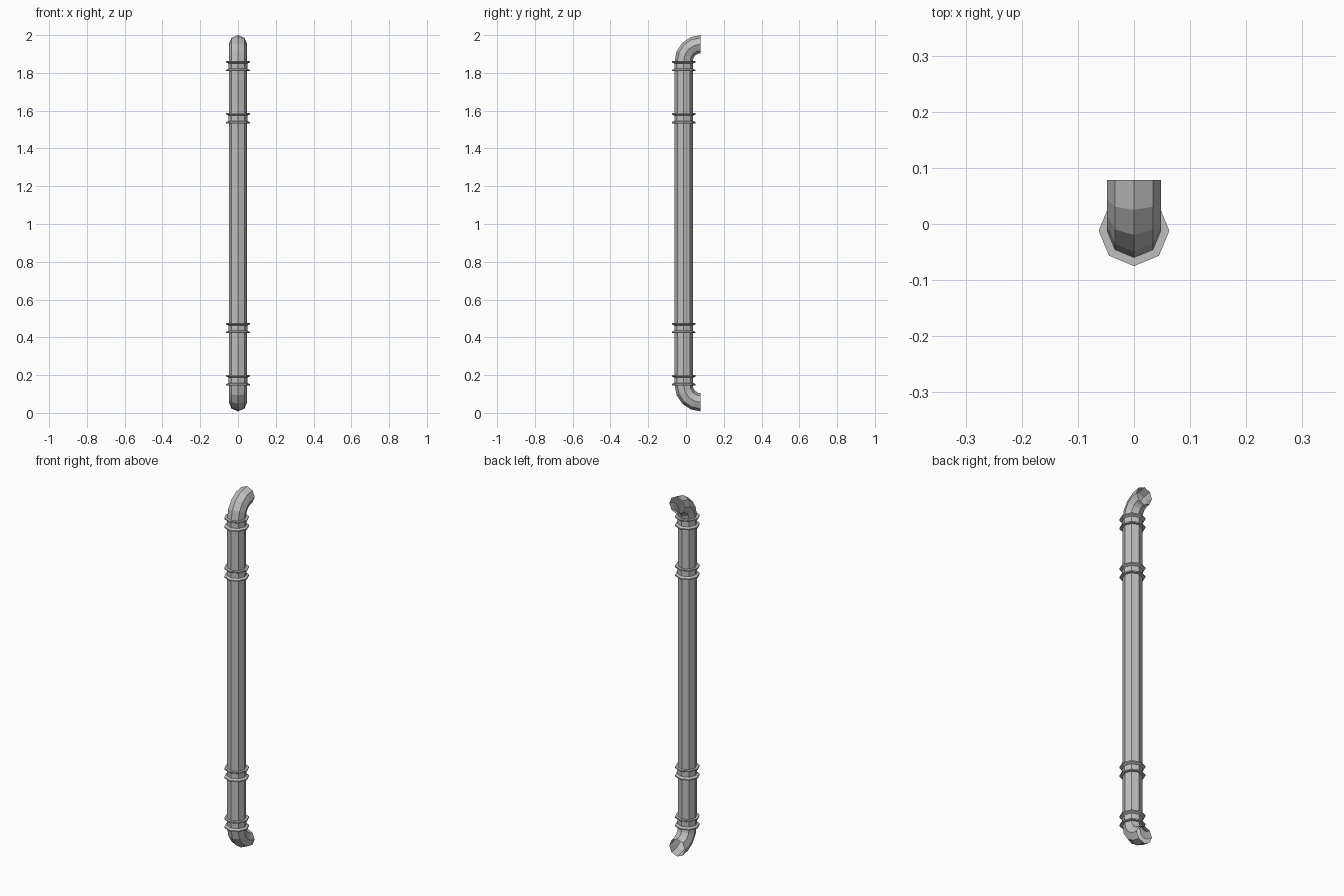
import bpy, bmesh
from math import sin, cos, pi, radians
from mathutils import Vector

cube = bpy.data.objects.get("Cube")
if cube:
    bpy.data.objects.remove(cube, do_unlink=True)

SIDES = 8
AXIS_Y = -0.012                   # centre line of the straight pipe
PIPE_R, BEND_R = 0.048, 0.09
LOW, HIGH = 0.146, 1.862          # where the bends begin
BEND_STEPS = 4

steel = bpy.data.materials.new("grey steel")
steel.use_nodes = True
grey = (0.52, 0.52, 0.52, 1)
steel.diffuse_color = grey
steel.node_tree.nodes["Principled BSDF"].inputs["Base Color"].default_value = grey


def sweep(name, stations):
    """Skin eight-sided rings given as (centre, outward normal, radius)."""
    bm = bmesh.new()
    rings = []
    for centre, normal, radius in stations:
        ring = []
        for i in range(SIDES):
            a = 2 * pi * i / SIDES
            offset = Vector((cos(a), 0, 0)) + normal * sin(a)
            ring.append(bm.verts.new(centre + offset * radius))
        rings.append(ring)
    for lower, upper in zip(rings, rings[1:]):
        for i in range(SIDES):
            j = (i + 1) % SIDES
            bm.faces.new((lower[j], lower[i], upper[i], upper[j]))
    mesh = bpy.data.meshes.new(name)
    bm.to_mesh(mesh)
    bm.free()
    mesh.materials.append(steel)
    obj = bpy.data.objects.new(name, mesh)
    bpy.context.collection.objects.link(obj)
    return obj


def bend(z, direction):
    """Quarter turn from the upright pipe to its rear opening."""
    stations = []
    for k in range(BEND_STEPS + 1):
        a = radians(90) * k / BEND_STEPS
        normal = Vector((0, -cos(a), direction * sin(a)))
        centre = Vector((0, AXIS_Y + BEND_R, z)) + normal * BEND_R
        stations.append((centre, normal, PIPE_R))
    return stations


# Open-ended pipe with a rearward bend at each end
sweep("pipe", bend(LOW, -1)[::-1] + bend(HIGH, 1))

# Spool-shaped collars: two flanges joined by a narrow band
HALF, RIM, BAND, LIP = 0.027, 0.063, 0.05, 0.013
half_profile = [(PIPE_R - 0.002, HALF), (RIM, HALF),
                (RIM, HALF - LIP / 2), (BAND, HALF - LIP)]
profile = [(r, -z) for r, z in half_profile] + half_profile[::-1]
collars = {"bottom_collar": 0.173, "lower_collar": 0.449,
           "upper_collar": 1.56, "top_collar": 1.836}
for name, height in collars.items():
    sweep(name, [(Vector((0, AXIS_Y, height + z)), Vector((0, -1, 0)), r)
                 for r, z in profile])
